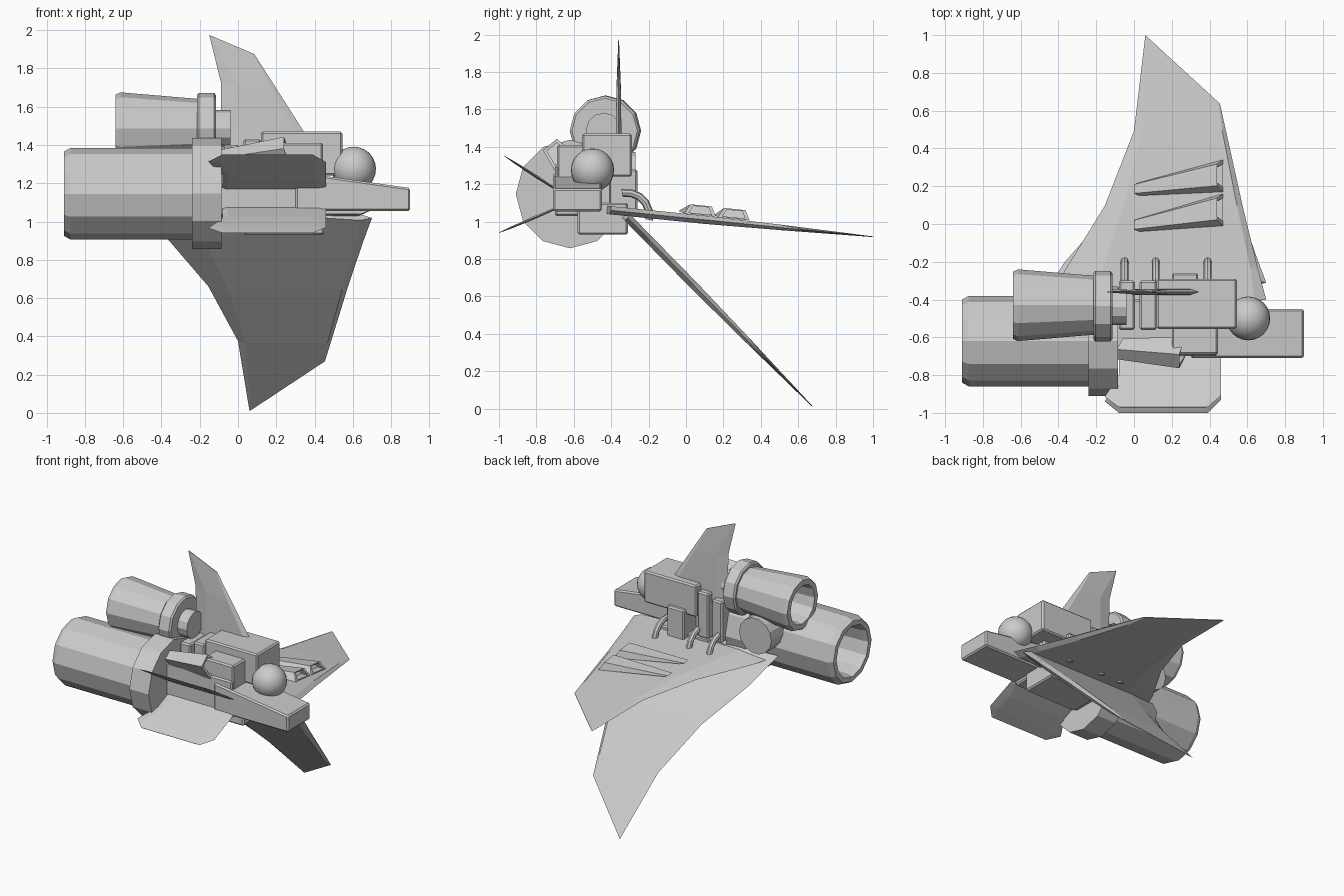
import bpy, bmesh
from math import sin, cos, pi, radians

if "Cube" in bpy.data.objects:
    bpy.data.objects.remove(bpy.data.objects["Cube"])


def make(name, verts, faces):
    me = bpy.data.meshes.new(name)
    me.from_pydata(verts, [], faces)
    bm = bmesh.new()
    bm.from_mesh(me)
    bmesh.ops.recalc_face_normals(bm, faces=bm.faces)
    bm.to_mesh(me)
    bm.free()
    ob = bpy.data.objects.new(name, me)
    bpy.context.collection.objects.link(ob)
    return ob


def skin(name, rings):
    """Bridge equal-sized rings of points and cap both ends."""
    n = len(rings[0])
    faces = [(i * n + j, i * n + (j + 1) % n, (i + 1) * n + (j + 1) % n, (i + 1) * n + j)
             for i in range(len(rings) - 1) for j in range(n)]
    faces += [tuple(range(n)), tuple(range((len(rings) - 1) * n, len(rings) * n))]
    return make(name, [p for r in rings for p in r], faces)


def lathe_x(name, profile, y, z, n=12):
    return skin(name, [[(x, y + r * cos(2 * pi * k / n), z + r * sin(2 * pi * k / n))
                        for k in range(n)] for x, r in profile])


def blade(name, stations, origin, direction):
    """Bevelled fin. Station: back x, span; front x, span; back bevel, front bevel, half thickness."""
    (oy, oz), (dy, dz) = origin, direction
    rings = []
    for xl, sl, xr, sr, bl, br, h in stations:
        ring = []
        for x, t in ((xl, 0), (xl + bl, h), (xr - br, h), (xr, 0), (xr - br, -h), (xl + bl, -h)):
            s = sl + (sr - sl) * (x - xl) / (xr - xl)
            ring.append((x, oy + s * dy - t * dz, oz + s * dz + t * dy))
        rings.append(ring)
    return skin(name, rings)


def box(name, x, y, z, bevel=0.01, nose_drop=0.0):
    vs = [(a, b, c - (nose_drop if a == x[1] and c == z[1] else 0)) for a in x for b in y for c in z]
    ob = make(name, vs, [(0, 1, 3, 2), (4, 6, 7, 5), (0, 4, 5, 1), (2, 3, 7, 6), (0, 2, 6, 4), (1, 5, 7, 3)])
    m = ob.modifiers.new("bevel", 'BEVEL')
    m.width = bevel
    m.segments = 1
    return ob


def intake(name, back, front, roll, lip=0.72):
    """Hollow scoop opening to +x. Ends: x, y, z, width, height."""
    c, s = cos(roll), sin(roll)

    def ring(e, k, dx):
        x, y, z, w, h = e
        pts = []
        for u, v in ((-.5, 0), (.5, 0), (.34, 1), (-.34, 1)):
            u, v = u * w * k, h * (.5 + (v - .5) * k)
            pts.append((x + dx + (0.03 if v < h * .5 else 0), y + u * c - v * s, z + u * s + v * c))
        return pts
    return skin(name, [ring(back, 1, 0), ring(front, 1, 0), ring(front, lip, 0), ring(front, lip, -.05)])


# Engines
lathe_x("main_engine", [(-.2, .24), (-.875, .24), (-.91, .22), (-.91, .185), (-.875, .175), (-.55, .165)], -.62, 1.145)
lathe_x("main_engine_collar", [(-.24, .29), (-.085, .29)], -.62, 1.147)
lathe_x("upper_engine", [(-.2, .155), (-.615, .19), (-.64, .178), (-.64, .14), (-.61, .135), (-.4, .125)], -.43, 1.485)
lathe_x("upper_engine_collar", [(-.215, .175), (-.205, .187), (-.125, .187), (-.115, .175)], -.435, 1.485)
lathe_x("upper_engine_stub", [(-.13, .095), (-.04, .095)], -.44, 1.487)

# Round cap on the back of the main engine
n = 14
skin("side_cap", [[(-.37 + .13 * cos(2 * pi * k / n), y, 1.245 + .13 * sin(2 * pi * k / n))
                   for k in range(n)] for y in (-.45, -.27)])

# Large wings share one shape
wing = [(-.48, 0, .70, .1, .23, .06, .022),
        (-.37, .25, .655, .27, .2, .04, .022),
        (-.155, .6, .575, .6, .1, .03, .022),
        (0, 1.0, .487, 1.0, .04, .02, .015),
        (.06, 1.51, .455, 1.145, .006, .006, .002)]
blade("upper_wing", wing, (-.5, 1.07), (.993, -.1))
blade("lower_wing", wing, (-.38, 1.09), (.70, -.715))

# Tail fin
blade("tail_fin", [(-.085, 0, .42, 0, .09, .05, .016),
                   (-.09, .38, .21, .33, .085, .03, .012),
                   (-.15, .625, .085, .525, .01, .01, .002)], (-.36, 1.35), (0, 1))

# Short front panels
panel = [(-.08, 0, .46, 0, .02, .02, .012),
         (-.08, .45, .46, .45, .03, .07, .022),
         (-.155, .82, .46, .8, .06, .06, .014),
         (-.08, 1, .39, 1, .02, .02, .003)]
blade("upper_front_panel", panel, (-.66, 1.15), (-.31, .20))
blade("lower_front_panel", panel, (-.66, 1.085), (-.34, -.145))

# Air scoops
for i, (yb, yf, z) in enumerate(((-.005, .075, 1.035), (.185, .255, 1.015))):
    intake(f"wing_scoop_{i + 1}", (0, yb, z + .018, .07, .008), (.44, yf, z, .17, .052), radians(-5.7))
intake("body_scoop", (-.09, -.645, 1.30, .10, .07), (.24, -.65, 1.32, .14, .12), radians(40))

# Stacked body blocks
box("core_block", (-.1, .44), (-.7, -.4), (1.03, 1.3))
box("belly_block", (.03, .45), (-.58, -.31), (.93, 1.1))
box("top_block", (.12, .545), (-.555, -.29), (1.24, 1.47))
box("front_block", (.2, .445), (-.69, -.45), (1.2, 1.41))
box("nose", (.3, .9), (-.71, -.45), (1.055, 1.26), nose_drop=.085)
box("back_plate_1", (-.08, .005), (-.56, -.3), (1.1, 1.4))
box("back_plate_2", (.03, .12), (-.56, -.3), (1.1, 1.43))
box("back_plate_3", (.2, .34), (-.5, -.26), (1.05, 1.28))

# Sensor dome
bpy.ops.mesh.primitive_uv_sphere_add(segments=24, ring_count=12, radius=.116, location=(.605, -.5, 1.275))
dome = bpy.context.object
dome.name = "dome"
bpy.ops.object.shade_smooth()

# Curved pipes from body to wing
for i, x in enumerate((-.05, .115, .39)):
    rings = []
    for a in (radians(q) for q in range(-10, 101, 22)):
        rings.append([(x + .021 * cos(2 * pi * k / 8),
                       -.32 + (.125 + .021 * sin(2 * pi * k / 8)) * cos(a),
                       1.03 + (.125 + .021 * sin(2 * pi * k / 8)) * sin(a)) for k in range(8)])
    skin(f"pipe_{i + 1}", rings)
